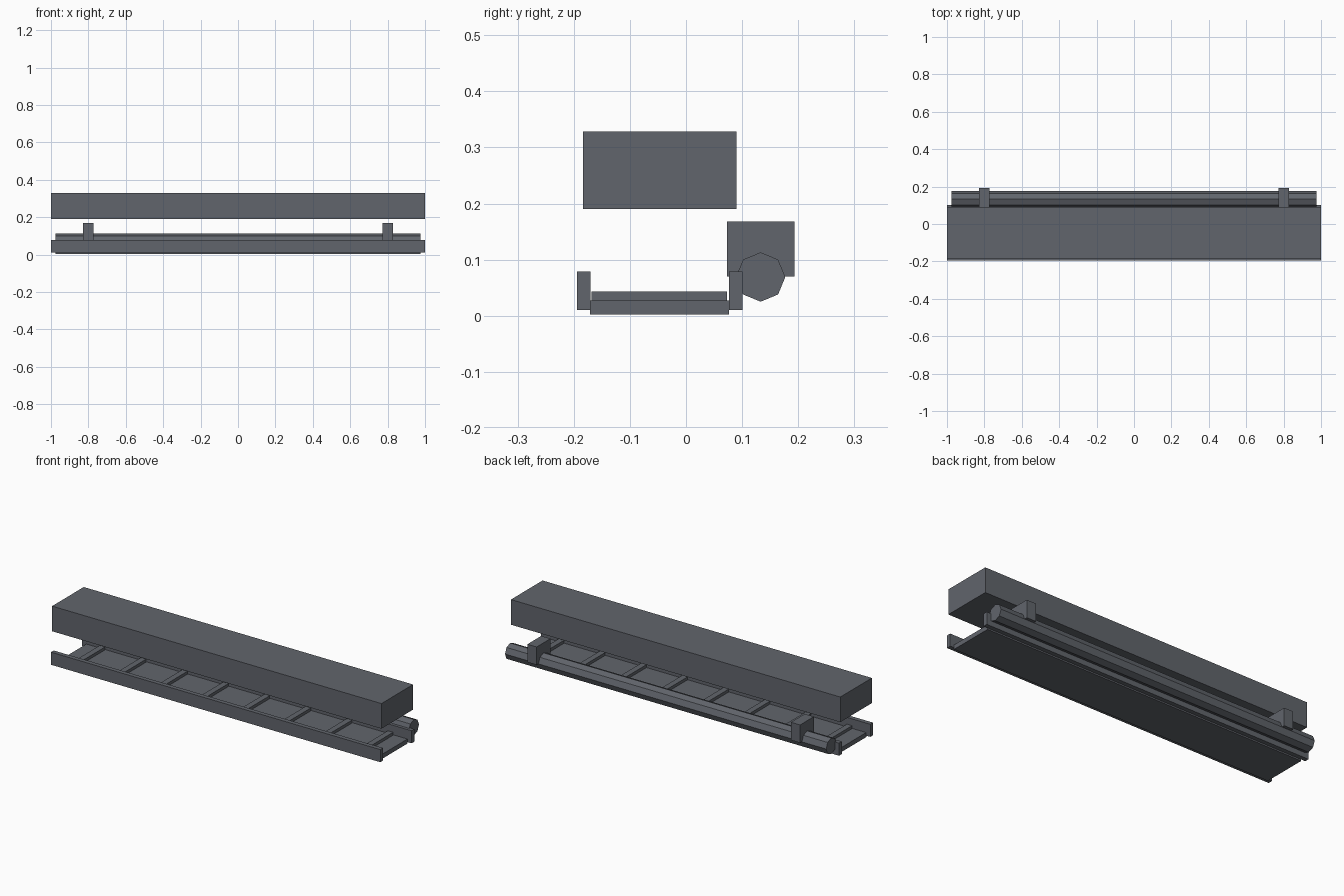
import bpy
import math

default = bpy.data.objects.get("Cube")
if default:
    bpy.data.objects.remove(default, do_unlink=True)

# One dark steel colour for everything
steel = bpy.data.materials.new("dark_steel")
steel.use_nodes = True
colour = (0.12, 0.13, 0.15, 1)
steel.diffuse_color = colour
steel.node_tree.nodes["Principled BSDF"].inputs["Base Color"].default_value = colour


def box(name, x, y, z):
    """Box spanning the given (low, high) ranges."""
    spans = (x, y, z)
    bpy.ops.mesh.primitive_cube_add(size=1, location=[(a + b) / 2 for a, b in spans])
    ob = bpy.context.object
    ob.name = name
    ob.scale = [b - a for a, b in spans]
    bpy.ops.object.transform_apply(location=False, rotation=False, scale=True)
    ob.data.materials.append(steel)
    return ob


FULL = (-1, 1)
INNER = (-0.975, 0.975)

# Upper duct
box("upper_duct", FULL, (-0.184, 0.09), (0.19, 0.328))

# Tray: floor plate, two side rails and evenly spaced rungs
box("tray_floor", INNER, (-0.171, 0.077), (0.002, 0.027))
box("front_rail", FULL, (-0.194, -0.17), (0.01, 0.079))
box("back_rail", FULL, (0.077, 0.101), (0.01, 0.079))
for i in range(8):
    x = -0.875 + i * 0.25
    box(f"tray_rung_{i + 1}", (x - 0.016, x + 0.016), (-0.168, 0.073), (0.027, 0.043))

# Octagonal pipe behind the tray, with a corner pointing up
bpy.ops.mesh.primitive_cylinder_add(vertices=8, radius=0.044, depth=1.95,
                                    location=(0, 0.133, 0.069),
                                    rotation=(0, math.pi / 2, 0))
pipe = bpy.context.object
pipe.name = "pipe"
pipe.data.materials.append(steel)

# Pipe brackets
for side, x in (("right", -0.8), ("left", 0.8)):
    box(f"{side}_pipe_bracket", (x - 0.028, x + 0.028), (0.073, 0.193), (0.07, 0.168))
